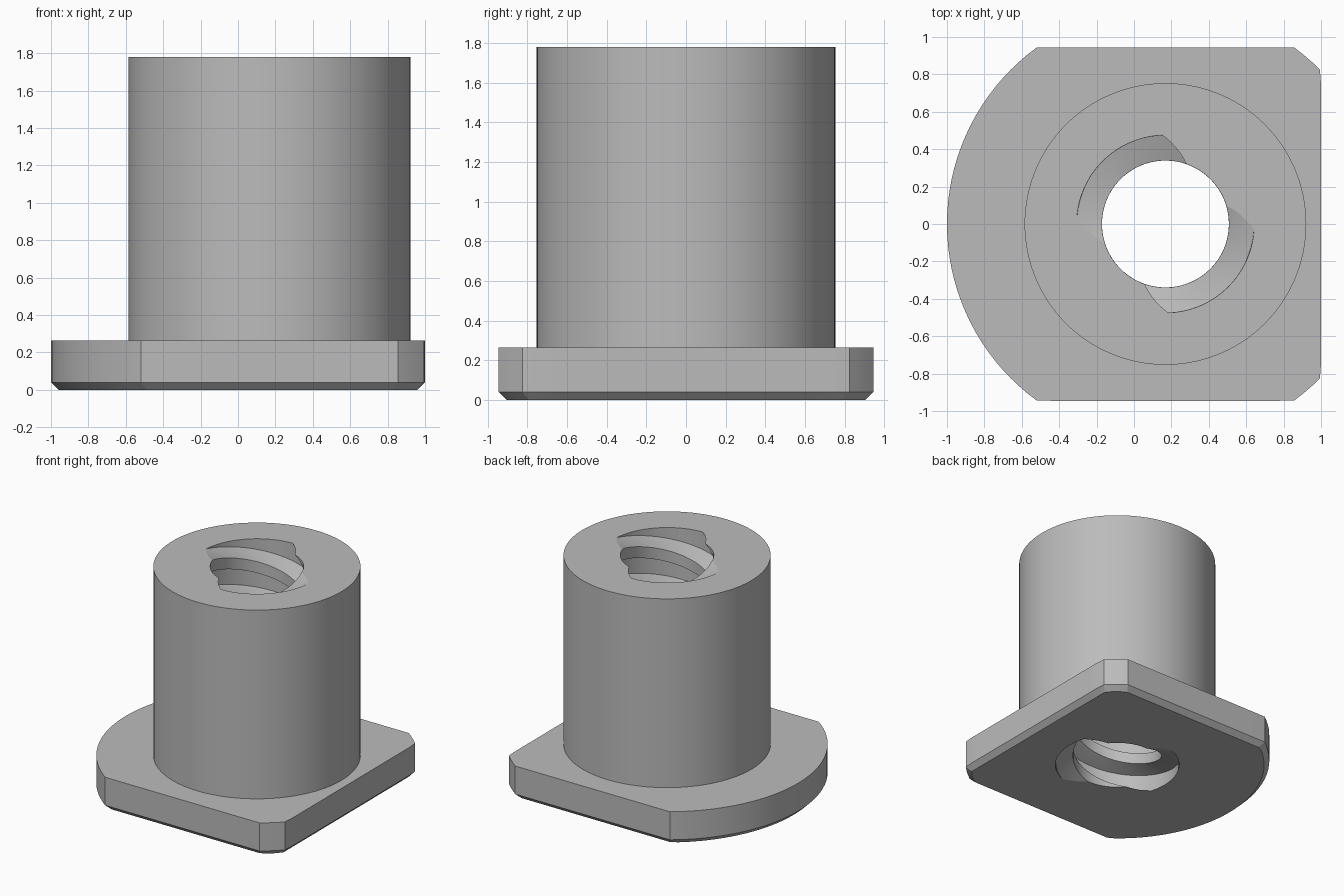
import bpy, bmesh
from math import sin, cos, radians

cube = bpy.data.objects.get("Cube")
if cube:
    bpy.data.objects.remove(cube)

CX = 0.168                  # axis of barrel and bore
TOP, FLANGE_TOP, CHAMFER = 1.78, 0.265, 0.04
BARREL_R, MINOR_R, MAJOR_R = 0.753, 0.34, 0.475
N = 120                     # points in every loop
STEP = 360 / N
TURN_STEPS = 353            # total thread twist, in loop steps
LAYERS = 177
START = 71                  # where a groove opens in the top face

bm = bmesh.new()


def loop(radius, z, turn=0.0):
    """Closed loop of N points; radius is a function of the point's index."""
    points = []
    for i in range(N):
        a = radians(i * STEP + turn)
        r = radius(i)
        points.append(bm.verts.new((CX + r * cos(a), r * sin(a), z)))
    return points


def bridge(a, b, shift=0):
    for i in range(N):
        j = (i + shift) % N
        k = (j + 1) % N
        bm.faces.new((a[i], a[(i + 1) % N], b[k], b[j]))


def thread_radius(i):
    """Two-start trapezoidal thread: flank, groove floor, flank, crest."""
    flank, floor = 7, 28
    i %= N // 2
    rise = min(i, 2 * flank + floor - i, flank) / flank
    return MINOR_R + (MAJOR_R - MINOR_R) * max(rise, 0)


def flange_radius(inset):
    """Disc cut by flats at the front, back and left."""
    def radius(i):
        a = radians(i * STEP)
        r = 1.168 - inset
        if abs(sin(a)) > 0.01:
            r = min(r, (0.945 - inset) / abs(sin(a)))
        if cos(a) > 0.01:
            r = min(r, (0.832 - inset) / cos(a))
        return r
    return radius


def barrel_radius(i):
    return BARREL_R


# Threaded bore, a twisted stack of thread sections
bore = []
for n in range(LAYERS + 1):
    t = n / LAYERS
    bore.append(loop(thread_radius, TOP * t, START - TURN_STEPS * STEP * (1 - t)))
for lower, upper in zip(bore, bore[1:]):
    bridge(lower, upper)

# Barrel and flange, from the top down to the chamfered underside
outside = [
    loop(barrel_radius, TOP),
    loop(barrel_radius, FLANGE_TOP),
    loop(flange_radius(0), FLANGE_TOP),
    loop(flange_radius(0), CHAMFER),
    loop(flange_radius(CHAMFER), 0),
]
for upper, lower in zip(outside, outside[1:]):
    bridge(upper, lower)

# End faces around the bore
top_shift = round(START / STEP)
bridge(bore[-1], outside[0], top_shift)
bridge(bore[0], outside[-1], top_shift - TURN_STEPS)
bmesh.ops.recalc_face_normals(bm, faces=bm.faces[:])

mesh = bpy.data.meshes.new("flanged_nut")
bm.to_mesh(mesh)
bm.free()
nut = bpy.data.objects.new("flanged_nut", mesh)
bpy.context.collection.objects.link(nut)

# Plain grey material
grey = bpy.data.materials.new("grey")
grey.use_nodes = True
colour = (0.5, 0.5, 0.5, 1)
grey.diffuse_color = colour
grey.node_tree.nodes["Principled BSDF"].inputs["Base Color"].default_value = colour
mesh.materials.append(grey)

bpy.ops.object.select_all(action='DESELECT')
nut.select_set(True)
bpy.context.view_layer.objects.active = nut
bpy.ops.object.shade_smooth_by_angle(angle=radians(12))
